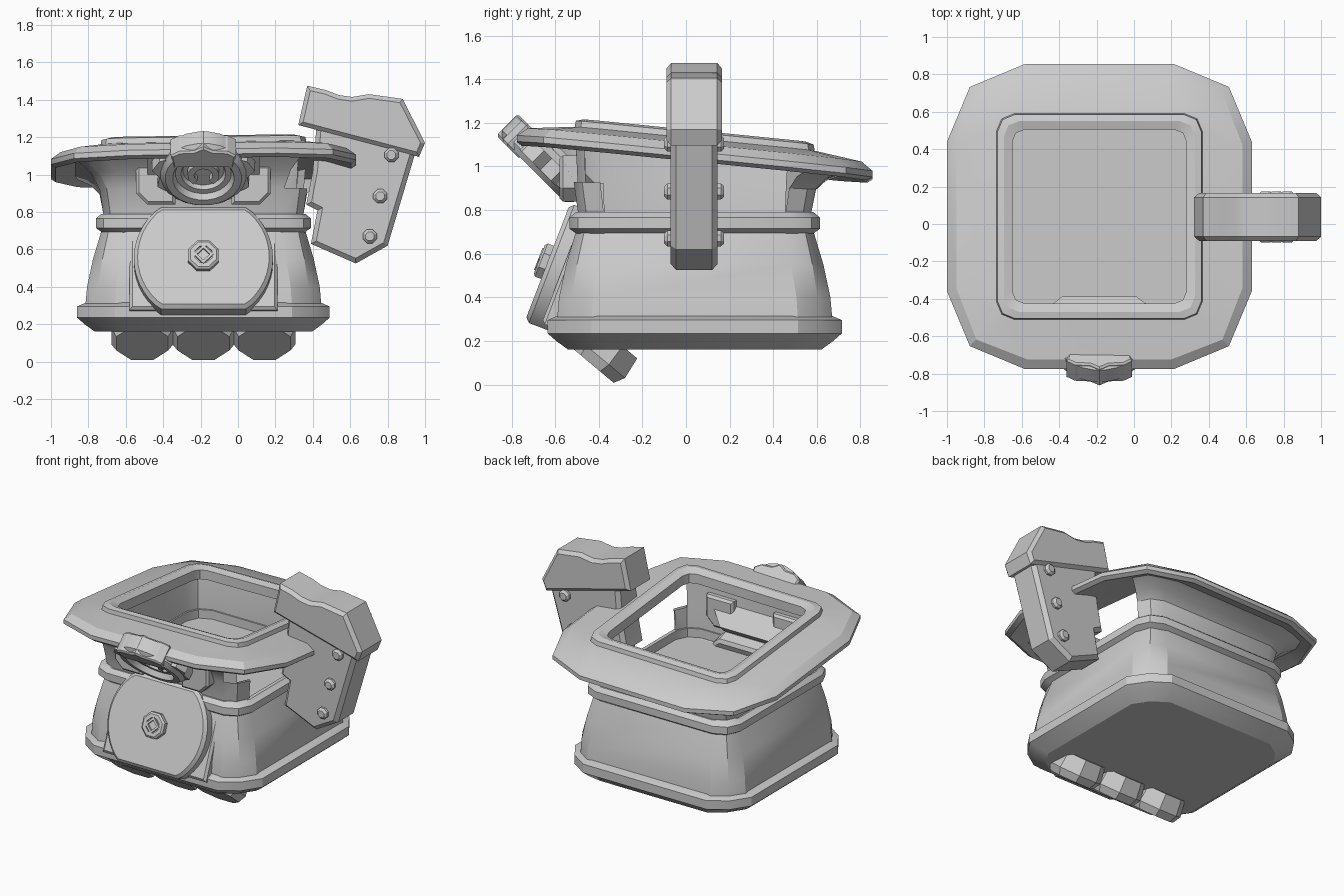
import bpy, bmesh, math
from mathutils import Matrix, Vector

if "Cube" in bpy.data.objects:
    bpy.data.objects.remove(bpy.data.objects["Cube"])

CX, CY = -0.185, 0.04
grey = bpy.data.materials.new("grey")
grey.diffuse_color = (0.6, 0.6, 0.6, 1)
grey.use_nodes = True
grey.node_tree.nodes["Principled BSDF"].inputs["Base Color"].default_value = grey.diffuse_color


def finish(name, bm, matrix=None):
    bmesh.ops.recalc_face_normals(bm, faces=bm.faces[:])
    me = bpy.data.meshes.new(name)
    bm.to_mesh(me)
    bm.free()
    me.materials.append(grey)
    ob = bpy.data.objects.new(name, me)
    bpy.context.collection.objects.link(ob)
    if matrix:
        ob.matrix_world = matrix
    bpy.ops.object.select_all(action='DESELECT')
    ob.select_set(True)
    bpy.context.view_layer.objects.active = ob
    bpy.ops.object.shade_smooth_by_angle(angle=math.radians(28))
    return ob


def loft(bm, rings, closed=False, caps=(False, False)):
    loops = [[bm.verts.new(p) for p in r] for r in rings]
    n = len(loops[0])
    pairs = list(zip(loops, loops[1:]))
    if closed:
        pairs.append((loops[-1], loops[0]))
    for a, b in pairs:
        for i in range(n):
            j = (i + 1) % n
            bm.faces.new((a[i], a[j], b[j], b[i]))
    if caps[0]:
        bm.faces.new(loops[0][::-1])
    if caps[1]:
        bm.faces.new(loops[-1])


def square_ring(h, z, flat=0.78, diag=0.93, tilt=0.0):
    """Twelve-sided rounded square of half width h, optionally leaning."""
    f, d = h * flat, h * diag
    pts = []
    for k in range(4):
        c, s = round(math.cos(k * math.pi / 2)), round(math.sin(k * math.pi / 2))
        for x, y in ((h, -f), (h, f), (d, d)):
            px, py = x * c - y * s, x * s + y * c
            pts.append(Vector((CX + px, CY + py, z + tilt * (0.15 * px - py))))
    return pts


def extrude(name, pts, n0, n1, matrix, bevel=0.0):
    """Flat outline given thickness; only the two cap outlines are chamfered."""
    bm = bmesh.new()
    loft(bm, [[(x, y, n) for x, y in pts] for n in (n0, n1)], caps=(True, True))
    bmesh.ops.recalc_face_normals(bm, faces=bm.faces[:])
    if bevel:
        rims = [e for e in bm.edges if abs(e.verts[0].co.z - e.verts[1].co.z) < 1e-5]
        bmesh.ops.bevel(bm, geom=rims, offset=bevel, segments=1, profile=0.5, affect='EDGES')
    return finish(name, bm, matrix)


def lathe(name, profile, sides, matrix, closed=False, turn=0.5):
    bm = bmesh.new()
    rings = [[(r * math.cos((i + turn) * math.tau / sides),
               r * math.sin((i + turn) * math.tau / sides), z)
              for i in range(sides)] for r, z in profile]
    loft(bm, rings, closed, (not closed, not closed))
    return finish(name, bm, matrix)


def frame(x, y, z, deg):
    return Matrix.Translation((x, y, z)) @ Matrix.Rotation(math.radians(deg), 4, 'X')


def mirrored(pts):
    return pts + [(-x, y) for x, y in reversed(pts) if abs(x) > 1e-6]


# Base rim and tapering lower body
bm = bmesh.new()
loft(bm, [square_ring(h, z, 0.7, 0.88) for h, z in
          ((0.58, 0.16), (0.635, 0.2), (0.675, 0.235), (0.675, 0.295), (0.63, 0.315))],
     caps=(True, True))
finish("base_rim", bm)
bm = bmesh.new()
loft(bm, [square_ring(h, z, 0.75, d) for h, z, d in
          ((0.63, 0.31, 0.9), (0.622, 0.4, 0.905), (0.59, 0.55, 0.915), (0.545, 0.7, 0.93))],
     caps=(True, True))
finish("body", bm)

# Ring at the waist
bm = bmesh.new()
loft(bm, [square_ring(h, z) for h, z in
          ((0.54, 0.69), (0.575, 0.715), (0.575, 0.765), (0.545, 0.79), (0.52, 0.79), (0.52, 0.69))],
     closed=True)
finish("waist_ring", bm)


def open_side(bm, whole_corner):
    """Remove the lever side of a neck, and the top of the corner before it."""
    gone = []
    for f in bm.faces:
        c = f.calc_center_median() - Vector((CX, CY, 0))
        side = c.x > 0.45 and abs(c.y) < 0.1
        corner = c.x > 0.4 and c.y < -0.3 and c.z > 0.93 and (whole_corner or c.x > -c.y)
        if c.z > 0.8 and (side or corner):
            gone.append(f)
    bmesh.ops.delete(bm, geom=gone, context='FACES')


# Upright inner neck with floor, and the flared skirt outside it
bm = bmesh.new()
loft(bm, [square_ring(h, z, tilt=t) for h, z, t in
          ((0.53, 0.73, 0), (0.53, 0.79, 0), (0.537, 0.925, 0), (0.547, 1.08, 0.1))],
     caps=(True, False))
open_side(bm, False)
finish("neck", bm)
bm = bmesh.new()
loft(bm, [square_ring(h, z, tilt=t) for h, z, t in
          ((0.535, 0.79, 0), (0.555, 0.91, 0.03), (0.60, 0.98, 0.07), (0.69, 1.045, 0.1))])
open_side(bm, True)
finish("neck_skirt", bm)

# Wide leaning brim with a raised inner lip
bm = bmesh.new()
loft(bm, [square_ring(h, z, f, d, 0.1) for h, z, f, d in (
    (0.79, 1.01, 0.49, 0.85), (0.815, 1.027, 0.49, 0.85), (0.815, 1.055, 0.49, 0.85),
    (0.765, 1.093, 0.5, 0.86),
    (0.55, 1.12, 0.83, 0.95), (0.545, 1.148, 0.83, 0.95), (0.51, 1.158, 0.84, 0.955),
    (0.465, 1.14, 0.86, 0.96), (0.465, 1.075, 0.86, 0.96), (0.66, 1.05, 0.65, 0.9))], closed=True)
finish("brim", bm)

# Round front shield with flattened top and bottom, on a square backing
shield = frame(CX, -0.635, 0.56, 69)
disc = []
for i in range(48):
    a = i * math.tau / 48
    x, y = 0.372 * math.cos(a), 0.372 * math.sin(a)
    if abs(y) < 0.29:
        disc.append((x, y))
    elif abs(x) > 0.2:
        disc.append((x, math.copysign(0.29, y)))
extrude("shield", disc, -0.13, 0, shield, 0.02)
extrude("shield_backing", [(-0.395, -0.27), (0.395, -0.27), (0.395, 0.22), (-0.395, 0.22)],
        -0.22, -0.075, shield, 0.015)

# Nut on the shield
lathe("nut", [(0.088, -0.005), (0.088, 0.03), (0.075, 0.04), (0.05, 0.04), (0.05, 0.03)], 8, shield)
lathe("nut_socket", [(0.054, 0.02), (0.054, 0.045), (0.034, 0.045), (0.034, 0.02)], 4, shield,
      closed=True, turn=0)

# Medallion hanging under the front of the brim
medal = frame(CX, -0.70, 0.98, 135)
lathe("medallion_ring", [(0.235, -0.12), (0.235, -0.03), (0.205, 0), (0.165, 0), (0.15, -0.035),
                         (0.12, -0.035), (0.11, -0.06)], 24, medal)
extrude("medallion_plate", mirrored([(0.3, 0.1), (0.3, -0.17), (0.2, -0.28)]), -0.16, -0.1, medal)
arc = [math.radians(a) for a in range(-50, 231, 28)]
extrude("medallion_arch", [(0.085 * math.cos(a), 0.085 * math.sin(a)) for a in arc] +
        [(0.05 * math.cos(a), 0.05 * math.sin(a)) for a in reversed(arc)], -0.07, -0.02, medal)
extrude("medallion_crest", mirrored([(0.0, 0.235), (0.05, 0.205), (0.13, 0.2), (0.175, 0.17),
                                     (0.16, 0.08)]), -0.134, 0.005, medal, 0.01)
for s in (-1, 1):
    # toothed edge and bracket on each side of the medallion
    extrude("medallion_tooth", [(s * 0.2, -0.12), (s * 0.245, -0.09), (s * 0.235, -0.02),
                                (s * 0.275, 0.03), (s * 0.235, 0.1), (s * 0.18, 0.12)],
            -0.12, -0.025, medal)
    extrude("medallion_bracket", [(s * 0.15, 0.84), (s * 0.3, 0.84), (s * 0.36, 0.9),
                                  (s * 0.36, 1.05), (s * 0.15, 1.05)],
            0.46, 0.58, frame(CX, 0, 0, 90), 0.015)

# Three eight-sided knobs under the front edge
for k in (-1, 0, 1):
    lathe("knob", [(0.15, 0), (0.178, -0.05), (0.162, -0.155)], 8,
          frame(CX + 0.327 * k, -0.438, 0.097, 140))

# Side lever: shaft, head and bolts
upright = frame(0, 0, 0, 90)
extrude("lever_shaft", [(0.42, 1.26), (0.40, 1.02), (0.365, 0.84), (0.425, 0.81), (0.39, 0.63),
                        (0.63, 0.525), (0.80, 0.62), (0.955, 1.14), (0.8, 1.25)],
        -0.145, 0.07, upright, 0.025)
extrude("lever_head", [(0.322, 1.265), (0.37, 1.475), (0.47, 1.452), (0.54, 1.425), (0.61, 1.415),
                       (0.70, 1.43), (0.88, 1.405), (1.0, 1.17), (0.968, 1.095)],
        -0.165, 0.09, upright, 0.022)
for x, z in ((0.82, 1.105), (0.76, 0.885), (0.705, 0.67)):
    lathe("lever_bolt", [(0.025, -0.175), (0.04, -0.16), (0.04, 0.085), (0.025, 0.1)], 8,
          frame(x, 0, z, 90))
